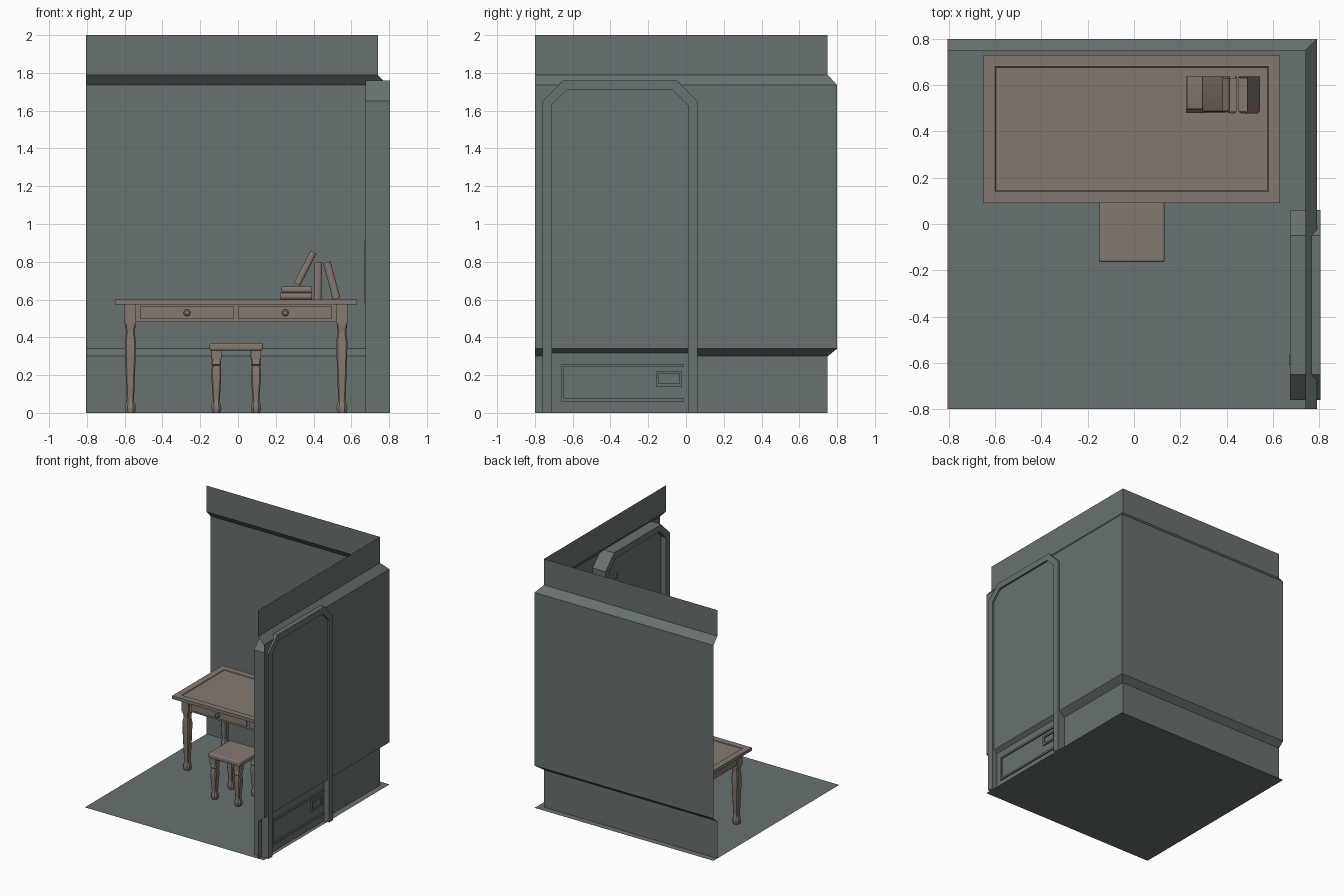
import bpy, bmesh
from math import radians, sin, cos, pi
from mathutils import Matrix, Vector

if "Cube" in bpy.data.objects:
    bpy.data.objects.remove(bpy.data.objects["Cube"])

CX = -0.01  # centre line of room and furniture


def material(name, col):
    m = bpy.data.materials.new(name)
    m.diffuse_color = (*col, 1)
    m.use_nodes = True
    m.node_tree.nodes["Principled BSDF"].inputs["Base Color"].default_value = m.diffuse_color
    return m


SLATE = material("slate", (0.14, 0.165, 0.165))
WOOD = material("wood", (0.23, 0.19, 0.16))


def finish(name, bm, mat, bevel=0, segs=1, smooth=False):
    bmesh.ops.recalc_face_normals(bm, faces=bm.faces)
    me = bpy.data.meshes.new(name)
    bm.to_mesh(me)
    bm.free()
    me.materials.append(mat)
    ob = bpy.data.objects.new(name, me)
    bpy.context.collection.objects.link(ob)
    if bevel:
        b = ob.modifiers.new("bevel", "BEVEL")
        b.width, b.segments = bevel, segs
    if smooth:
        bpy.ops.object.select_all(action="DESELECT")
        ob.select_set(True)
        bpy.context.view_layer.objects.active = ob
        bpy.ops.object.shade_smooth_by_angle(angle=radians(35))
    return ob


def add_box(bm, x, y, z):
    m = Matrix.Translation((sum(x) / 2, sum(y) / 2, sum(z) / 2)) @ Matrix.Diagonal(
        (x[1] - x[0], y[1] - y[0], z[1] - z[0], 1))
    bmesh.ops.create_cube(bm, size=1, matrix=m)


def box(name, x, y, z, mat, bevel=0, segs=1):
    bm = bmesh.new()
    add_box(bm, x, y, z)
    return finish(name, bm, mat, bevel, segs)


def loft(bm, rings, cap=True, closed=True):
    vs = [[bm.verts.new(p) for p in r] for r in rings]
    n = len(vs[0])
    for a, b in zip(vs, vs[1:]):
        for i in range(n if closed else n - 1):
            j = (i + 1) % n
            bm.faces.new((a[i], a[j], b[j], b[i]))
    if cap:
        bm.faces.new(vs[0])
        bm.faces.new(vs[-1])


# floor and the two mitred walls (thin sheets with a bulging profile)
bm = bmesh.new()
bm.faces.new([bm.verts.new(p) for p in
              ((-0.805, -0.8, 0), (0.79, -0.8, 0), (0.79, 0.8, 0), (-0.805, 0.8, 0))])
finish("floor", bm, SLATE)
bm = bmesh.new()
profile = [(0, 0), (0, 0.3), (0.05, 0.34), (0.05, 1.735), (0, 1.79), (0, 2)]
loft(bm, [[(-0.805, 0.75 + d, z), (0.74 + d, 0.75 + d, z), (0.74 + d, -0.8, z)]
          for d, z in profile], cap=False, closed=False)
finish("walls", bm, SLATE)


# door frame: chamfered arch running through the right wall
def arch(inset, ch):
    a, b, t = -0.76 + inset, 0.06 - inset, 1.76 - inset
    return [(a, 0), (a, t - ch), (a + ch, t), (b - ch, t), (b, t - ch), (b, 0)]


outer, inner = arch(0, 0.11), arch(0.05, 0.08)
bm = bmesh.new()
section = [(0.675, outer), (0.805, outer), (0.805, inner), (0.675, inner), (0.675, outer)]
loft(bm, [[(x, y, z) for y, z in o] for x, o in section], cap=False, closed=False)
bmesh.ops.remove_doubles(bm, verts=bm.verts, dist=1e-5)
finish("door_frame", bm, SLATE)

# door leaf with kick panel outline, latch and hinge details on both sides
bm = bmesh.new()
loft(bm, [[(x, y, z) for y, z in inner] for x in (0.72, 0.76)])
finish("door_leaf", bm, SLATE)
for side, x in (("inner", (0.71, 0.721)), ("outer", (0.759, 0.77))):
    bm = bmesh.new()
    for y, z in (((-0.66, -0.01), (0.06, 0.075)), ((-0.66, -0.01), (0.245, 0.26)),
                 ((-0.66, -0.645), (0.075, 0.245)), ((-0.16, -0.145), (0.14, 0.22)),
                 ((-0.035, -0.02), (0.14, 0.22)), ((-0.145, -0.035), (0.14, 0.155)),
                 ((-0.145, -0.035), (0.205, 0.22))):
        add_box(bm, x, y, z)
    finish("door_kick_panel_" + side, bm, SLATE)
box("door_bolt", (0.70, 0.721), (-0.13, -0.11), (1.52, 1.56), SLATE)

# pull handle on the room side
bm = bmesh.new()
add_box(bm, (0.67, 0.685), (-0.61, -0.565), (0.58, 0.91))
for z in ((0.60, 0.64), (0.85, 0.89)):
    add_box(bm, (0.685, 0.721), (-0.6, -0.575), z)
finish("door_handle", bm, SLATE)


# furniture leg: chamfered square rings lofted along z, (z, half width, chamfer ratio)
def leg(name, x, y, prof):
    bm = bmesh.new()
    rings = []
    for z, h, c in prof:
        k = h * (1 - c)
        rings.append([(x + a, y + b, z) for a, b in
                      ((h, -k), (h, k), (k, h), (-k, h), (-h, k), (-h, -k), (-k, -h), (k, -h))])
    loft(bm, rings)
    finish(name, bm, WOOD, smooth=True)


# desk top with a shallow sunken panel
bm = bmesh.new()
add_box(bm, (-0.65, 0.63), (0.09, 0.73), (0.575, 0.6))
bm.faces.ensure_lookup_table()
top = max(bm.faces, key=lambda f: f.calc_center_median().z)
bmesh.ops.inset_region(bm, faces=[top], thickness=0.07)
bmesh.ops.inset_region(bm, faces=[top], thickness=0.006, depth=-0.005)
finish("desk_top", bm, WOOD)

# desk apron, drawers and knobs
bm = bmesh.new()
for y in ((0.15, 0.17), (0.65, 0.67)):
    add_box(bm, (-0.55, 0.53), y, (0.48, 0.577))
for x in ((-0.59, -0.57), (0.55, 0.57)):
    add_box(bm, x, (0.19, 0.63), (0.48, 0.577))
finish("desk_apron", bm, WOOD)
for side, s in (("left", -1), ("right", 1)):
    c = CX + s * 0.26
    box("drawer_" + side, (c - 0.247, c + 0.247), (0.14, 0.16), (0.497, 0.565), WOOD)
    bm = bmesh.new()
    loft(bm, [[(c + r * cos(i * pi / 8), y, 0.53 + r * sin(i * pi / 8)) for i in range(16)]
              for y, r in ((0.142, 0.009), (0.132, 0.009), (0.127, 0.018), (0.118, 0.018), (0.113, 0.011))])
    finish("drawer_knob_" + side, bm, WOOD, smooth=True)

# desk and stool legs
desk_prof = [(0, 0.024, 0.5), (0.02, 0.029, 0.5), (0.045, 0.027, 0.5), (0.06, 0.019, 0.4),
             (0.08, 0.02, 0.3), (0.3, 0.028, 0.25), (0.38, 0.029, 0.25), (0.415, 0.024, 0.3),
             (0.435, 0.023, 0.3), (0.455, 0.027, 0.2), (0.47, 0.027, 0.2), (0.471, 0.031, 0.03),
             (0.577, 0.031, 0.03)]
stool_prof = [(0, 0.02, 0.5), (0.02, 0.027, 0.5), (0.045, 0.025, 0.5), (0.06, 0.018, 0.4),
              (0.08, 0.019, 0.3), (0.19, 0.026, 0.25), (0.225, 0.026, 0.25), (0.25, 0.021, 0.3),
              (0.255, 0.026, 0.25), (0.27, 0.026, 0.25), (0.275, 0.023, 0.2), (0.285, 0.023, 0.2),
              (0.286, 0.028, 0.05), (0.335, 0.028, 0.05)]
for sx in (-1, 1):
    for sy in (-1, 1):
        tag = ("front" if sy < 0 else "back") + ("_left" if sx < 0 else "_right")
        leg("desk_leg_" + tag, CX + sx * 0.56, 0.41 + sy * 0.24, desk_prof)
        leg("stool_leg_" + tag, CX + sx * 0.105, -0.025 + sy * 0.105, stool_prof)

# stool seat with rounded edges
box("stool_seat", (-0.152, 0.132), (-0.165, 0.115), (0.33, 0.37), WOOD, bevel=0.011, segs=3)


# book: U-shaped cover with rounded spine facing front, pages set in
def book(name, base, tilt, length, thick, depth=0.155):
    t, w = thick / 2, 0.004
    bm = bmesh.new()
    y0 = -depth / 2 + 0.012

    def u(h):
        arc = [(-h * cos(i * pi / 6), y0 - (0.012 - t + h) * sin(i * pi / 6)) for i in range(7)]
        return [(-h, depth / 2)] + arc + [(h, depth / 2)]
    outline = u(t) + u(t - w)[::-1]
    n = len(outline)
    vs = [[bm.verts.new((x, y, z)) for x, y in outline] for z in (0, length)]
    for i in range(n):
        j = (i + 1) % n
        bm.faces.new((vs[0][i], vs[0][j], vs[1][j], vs[1][i]))
    for i in range(n // 2 - 1):
        for r in vs:
            bm.faces.new((r[i], r[i + 1], r[n - 2 - i], r[n - 1 - i]))
    add_box(bm, (-t + w, t - w), (y0 - 0.004, depth / 2 - 0.006), (0.005, length - 0.005))
    ob = finish(name, bm, WOOD, smooth=True)
    ob.matrix_world = Matrix.Translation(Vector(base)) @ Matrix.Rotation(radians(tilt), 4, "Y")


book("book_flat_lower", (0.225, 0.56, 0.6175), 90, 0.168, 0.035)
book("book_flat_upper", (0.23, 0.565, 0.6525), 90, 0.16, 0.034, 0.145)
book("book_leaning_right", (0.313, 0.56, 0.681), 27, 0.19, 0.036)
book("book_upright", (0.421, 0.557, 0.6), 1, 0.199, 0.04, 0.16)
book("book_leaning_left", (0.522, 0.557, 0.604), -15, 0.2, 0.04, 0.16)
